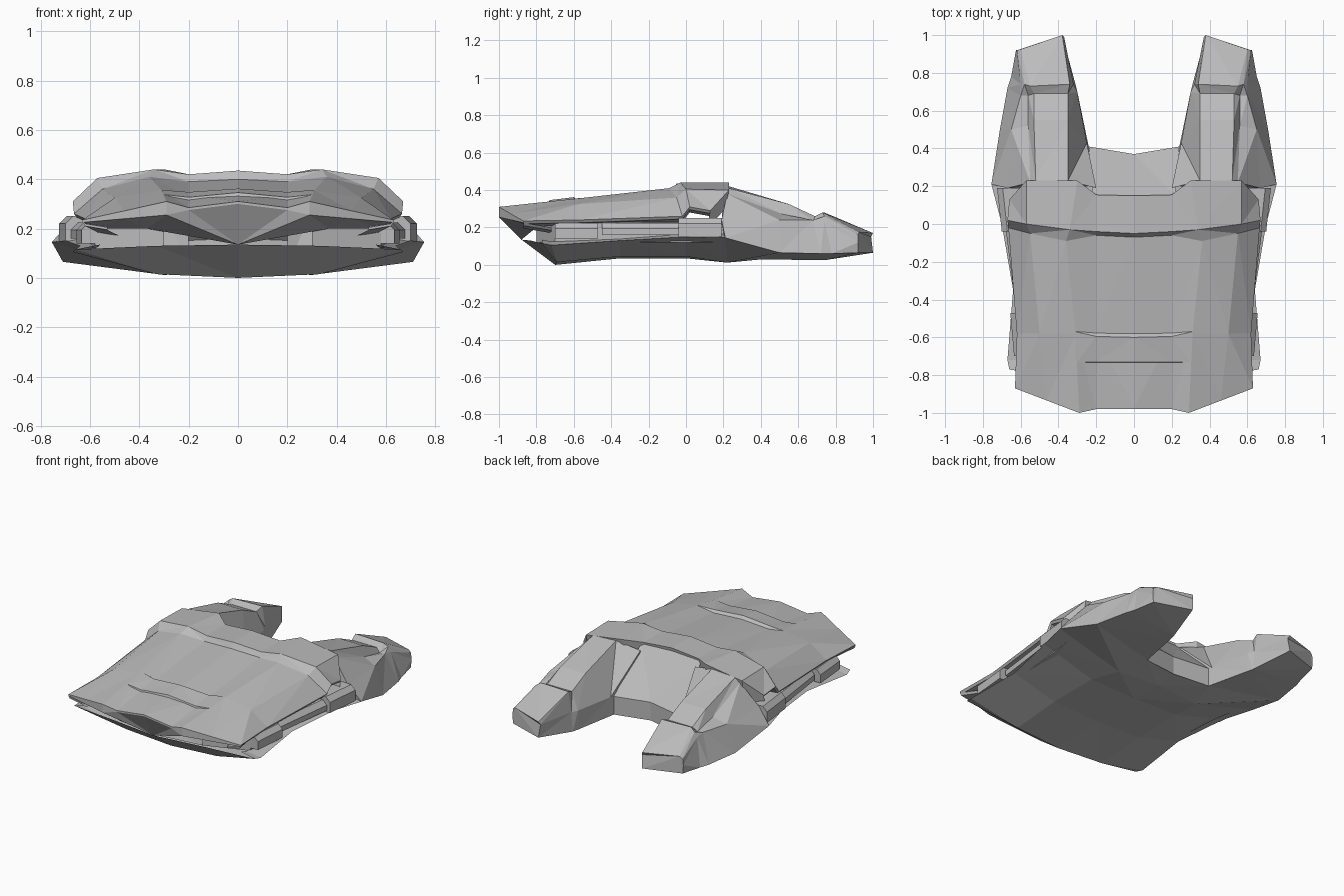
import bpy, bmesh

if "Cube" in bpy.data.objects:
    bpy.data.objects.remove(bpy.data.objects["Cube"], do_unlink=True)

# Single hull colour
GREY = (0.5, 0.5, 0.5, 1.0)
hull_grey = bpy.data.materials.new("hull_grey")
hull_grey.use_nodes = True
hull_grey.diffuse_color = GREY
hull_grey.node_tree.nodes["Principled BSDF"].inputs["Base Color"].default_value = GREY


def loft(name, rows, closed=False):
    """Skin a list of point rows on the +x side, then mirror the result."""
    bm = bmesh.new()
    grid = [[bm.verts.new(point) for point in row] for row in rows]
    count = len(rows[0])
    for near, far in zip(grid, grid[1:]):
        for i in range(count if closed else count - 1):
            j = (i + 1) % count
            bm.faces.new((near[i], near[j], far[j], far[i]))
    if closed:
        bm.faces.new(grid[0])
        bm.faces.new(grid[-1])
    bmesh.ops.remove_doubles(bm, verts=bm.verts, dist=0.0005)
    bmesh.ops.triangulate(bm, faces=[f for f in bm.faces if len(f.verts) > 3])
    bmesh.ops.recalc_face_normals(bm, faces=bm.faces)
    mesh = bpy.data.meshes.new(name)
    bm.to_mesh(mesh)
    bm.free()
    mesh.materials.append(hull_grey)
    part = bpy.data.objects.new(name, mesh)
    bpy.context.collection.objects.link(part)
    mirror = part.modifiers.new("Mirror", "MIRROR")
    mirror.use_clip = True
    return part


def shifted(row, dx=0.0, dy=0.0, dz=0.0):
    return [(x + dx, y + dy, z + dz) for x, y, z in row]


def section(y, *pairs):
    """A row of points that all share the same y."""
    return [(x, y, z) for x, z in pairs]


# Lower hull: shallow keel with a pointed leading edge, rim turned inwards
keel = [
    [(0, -.88, .135), (.33, -.83, .13), (.66, -.77, .115)],
    [(0, -.7, 0), (.33, -.69, .015), (.67, -.72, .105)],
    section(-.35, (0, .035), (.33, .045), (.64, .13)),
    section(0, (0, .035), (.33, .045), (.7, .15)),
    [(0, .22, .03), (.3, .22, .012), (.755, .21, .145)],
    [(0, .37, .05), (.24, .41, .03), (.71, .5, .065)],
]
rows = []
for row in keel:
    x, y, z = row[-1]
    rows.append(row + [(x - .1, y, z + .02)])
loft("lower_hull", rows)

# Upper shell: chin, front lip, roof, raised ridge and its rear step
chin = [(0, -.88, .135), (0, -.88, .135), (0, -.88, .135), (.37, -.8, .2), (.58, -.72, .2)]
front = [(0, -.98, .31), (.2, -.98, .285), (.29, -1, .31), (.46, -.935, .272), (.63, -.87, .235)]
lip = [(0, -.98, .3), (.2, -.98, .275), (.29, -1, .255), (.46, -.935, .24), (.63, -.87, .225)]
ridge_rear = [(0, .15, .435), (.2, .155, .42), (.3, .23, .44), (.57, .23, .4), (.66, .13, .29)]
shell = [
    chin, lip, front,
    section(-.58, (0, .345), (.2, .335), (.31, .355), (.5, .325), (.62, .24)),
    [(0, -.07, .4), (.2, -.06, .39), (.36, -.09, .41), (.55, -.05, .36), (.665, -.02, .26)],
    [(0, -.05, .435), (.2, -.04, .42), (.34, -.03, .44), (.57, 0, .405), (.67, .02, .31)],
    ridge_rear,
    shifted(ridge_rear, dy=-.02, dz=-.1),
]
rows = []
for row in shell:
    x, y, z = row[-1]
    rows.append(row + [(x - .01, y, z - .015), (x - .1, y, z - .03)])
loft("upper_shell", rows)

# Raised roof panel with a small step in front and behind
panel = [
    section(-.735, (0, .33), (.2, .31), (.3, .32)),
    section(-.73, (0, .346), (.2, .327), (.3, .338)),
    [(0, -.6, .362), (.2, -.595, .348), (.31, -.57, .357)],
    [(0, -.575, .34), (.2, -.57, .33), (.31, -.565, .35)],
]
loft("roof_panel", panel)

# Recessed core between shell and hull
core = [[(0, y, .25), (x, y, .23), (x, y, .12), (0, y, .1)]
        for x, y in ((.3, -.8), (.58, -.7), (.6, -.3), (.63, .05), (.66, .2))]
loft("side_core", core)

# Rear deck sloping down between the tail pods
deck_top = [(0, .14, .42), (.22, .15, .41)]
deck_end = [(0, .37, .16), (.24, .41, .15)]
loft("rear_deck", [deck_top, deck_end, shifted(deck_end, dz=-.12)])

# Tail pods: raised block, notch, then a tapering end
pod = [
    [(.755, .21, .145), (.67, .19, .24), (.55, .22, .38), (.52, .23, .41),
     (.35, .23, .42), (.2, .19, .38), (.2, .2, .03)],
    [(.71, .5, .065), (.65, .5, .24), (.56, .52, .27), (.53, .55, .325),
     (.35, .55, .325), (.25, .43, .15), (.24, .41, .03)],
    [(.67, .72, .06), (.6, .68, .24), (.56, .68, .235), (.53, .69, .26),
     (.35, .69, .26), (.3, .7, .15), (.3, .7, .025)],
    [(.65, .78, .06), (.6, .74, .23), (.58, .74, .26), (.55, .73, .28),
     (.34, .74, .28), (.32, .74, .15), (.31, .74, .025)],
    [(.62, .92, .065), (.625, .92, .12), (.62, .92, .16), (.6, .925, .175),
     (.38, 1, .17), (.37, .99, .15), (.38, 1, .065)],
]
loft("tail_pod", pod, closed=True)


# Side blocks set into the recess
def side_block(name, y_front, y_rear, x_front, x_rear, low, high):
    rows = []
    for y, x in ((y_front, x_front), (y_rear, x_rear)):
        rows.append(section(y, (x - .12, low), (x, low), (x, high - .03),
                            (x - .03, high), (x - .12, high)))
    loft(name, rows, closed=True)


side_block("front_side_block", -.7, -.47, .635, .655, .14, .225)
side_block("middle_side_rail", -.45, -.02, .625, .68, .16, .225)
side_block("rear_side_block", -.04, .19, .7, .725, .15, .25)
